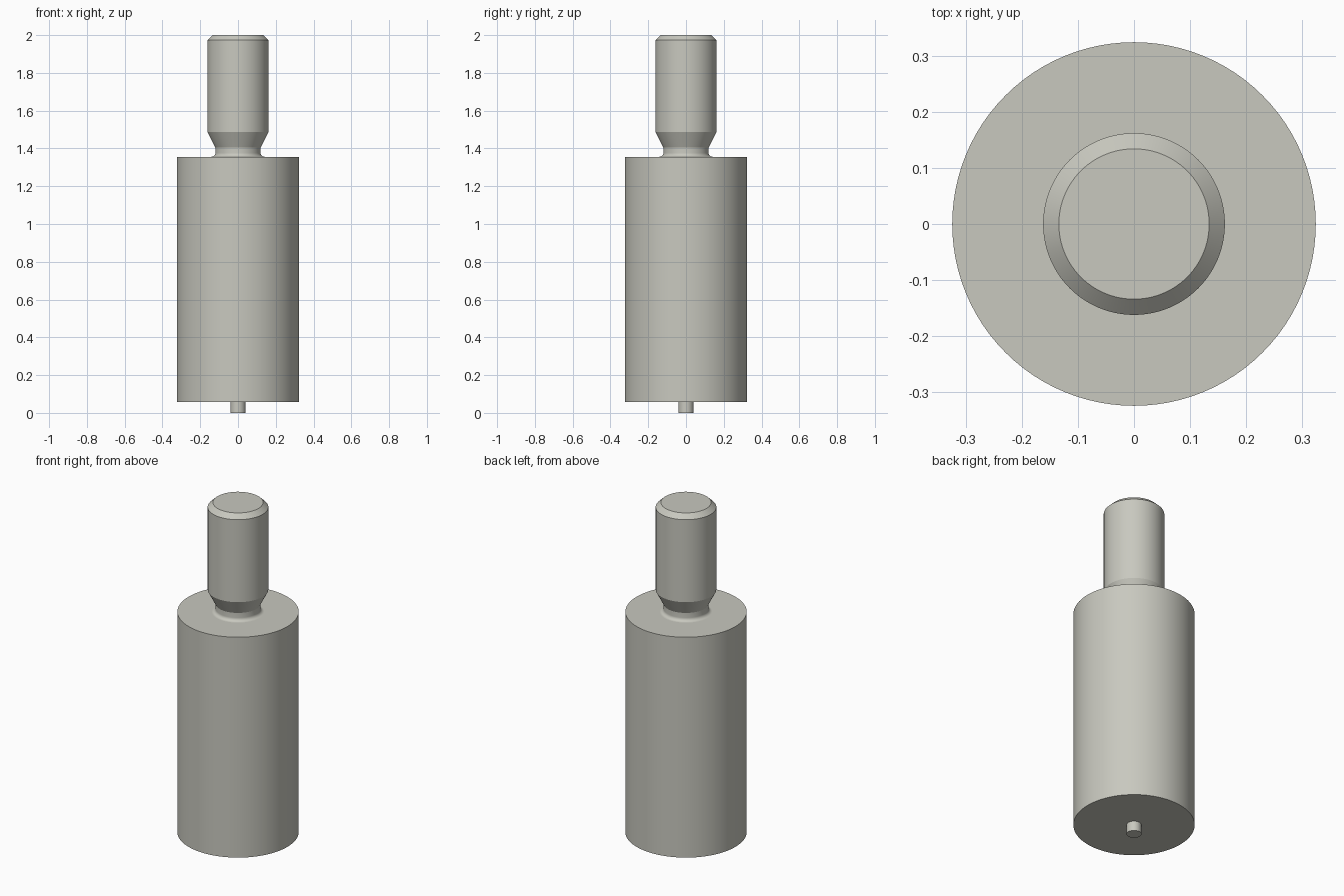
import bpy
import bmesh
import math

cube = bpy.data.objects.get("Cube")
if cube:
    bpy.data.objects.remove(cube, do_unlink=True)

# Single warm grey metal
metal = bpy.data.materials.new("warm grey metal")
colour = (0.58, 0.58, 0.52, 1.0)
metal.diffuse_color = colour
metal.use_nodes = True
metal.node_tree.nodes["Principled BSDF"].inputs["Base Color"].default_value = colour

SIDES = 96


def lathe(name, profile):
    """Turn a bottom-to-top (radius, z) profile around z; close ends at radius 0."""
    bm = bmesh.new()
    rings = []
    for r, z in profile:
        if r == 0:
            rings.append([bm.verts.new((0, 0, z))] * SIDES)
        else:
            angles = [2 * math.pi * i / SIDES for i in range(SIDES)]
            rings.append([bm.verts.new((r * math.cos(a), r * math.sin(a), z)) for a in angles])
    for low, high in zip(rings, rings[1:]):
        for i in range(SIDES):
            j = (i + 1) % SIDES
            corners = dict.fromkeys((low[i], low[j], high[j], high[i]))
            bm.faces.new(list(corners))
    mesh = bpy.data.meshes.new(name)
    bm.to_mesh(mesh)
    bm.free()
    mesh.materials.append(metal)
    obj = bpy.data.objects.new(name, mesh)
    bpy.context.collection.objects.link(obj)
    bpy.ops.object.select_all(action="DESELECT")
    obj.select_set(True)
    bpy.context.view_layer.objects.active = obj
    bpy.ops.object.shade_smooth_by_angle(angle=math.radians(25))
    return obj


BODY_R, BODY_LOW, BODY_TOP = 0.324, 0.057, 1.356
PIN_R, NECK_R, STUD_R = 0.04, 0.12, 0.162
FILLET = 0.02

# Small locating pin under the body
lathe("bottom_pin", [(0, 0), (PIN_R, 0), (PIN_R, BODY_LOW)])

# Main cylinder, with flat rings at both ends
lathe("body", [(PIN_R, BODY_LOW), (BODY_R, BODY_LOW), (BODY_R, BODY_TOP),
               (NECK_R + FILLET, BODY_TOP)])

# Stud: filleted neck, flared shoulder, straight shank, chamfered tip
fillet = []
for k in range(9):
    a = math.pi / 2 * k / 8
    fillet.append((NECK_R + FILLET * (1 - math.sin(a)),
                   BODY_TOP + FILLET * (1 - math.cos(a))))
lathe("stud", fillet + [(NECK_R, 1.404), (STUD_R, 1.487), (STUD_R, 1.973),
                        (0.134, 2.0), (0, 2.0)])
